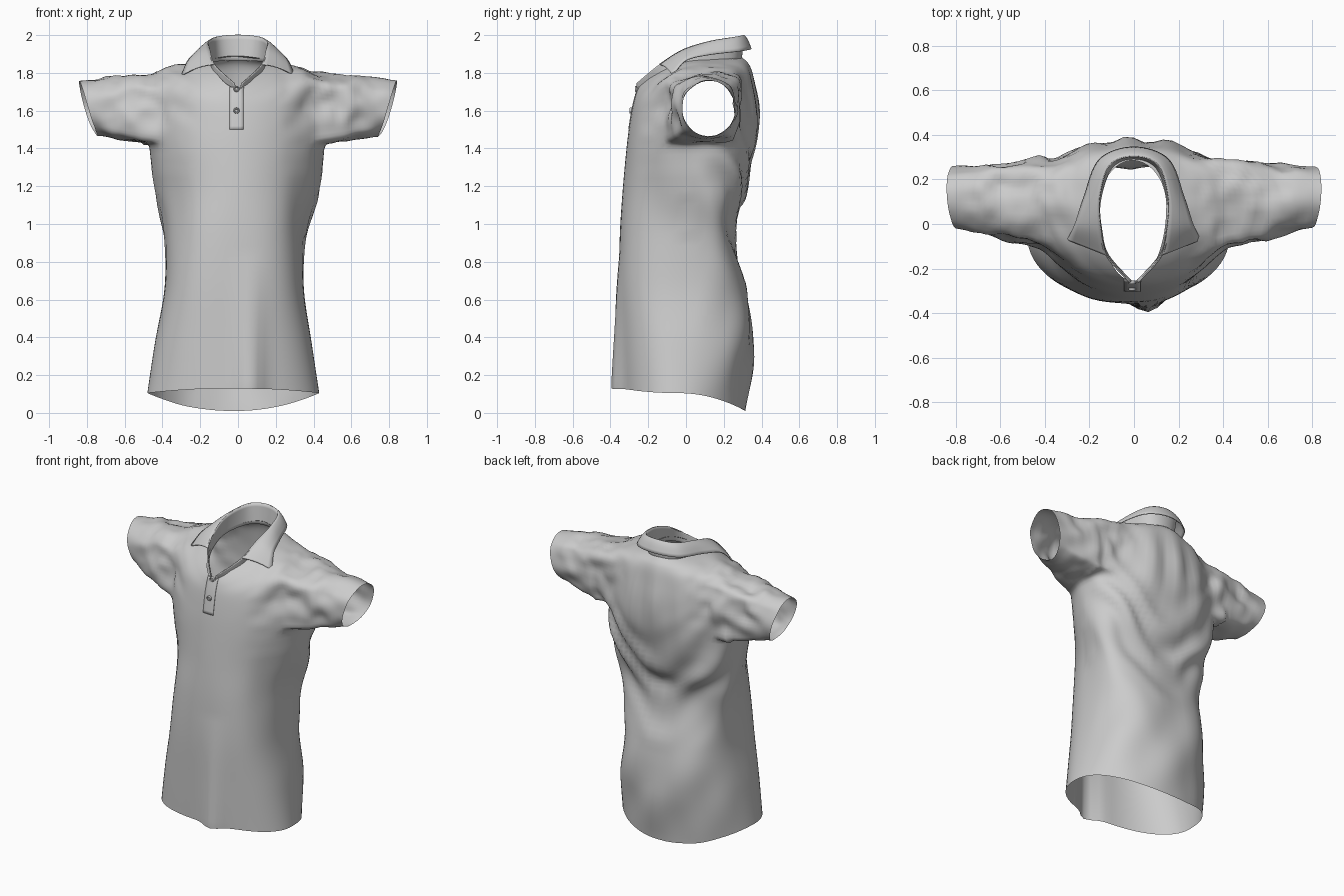
import bpy, bmesh, math
from mathutils import Vector, noise
from mathutils.bvhtree import BVHTree

if "Cube" in bpy.data.objects:
    bpy.data.objects.remove(bpy.data.objects["Cube"])


def catmull(keys, steps):
    """Smooth list of tuples through the key tuples."""
    out, n = [], len(keys)
    for i in range(n - 1):
        p0, p1, p2, p3 = (keys[max(i - 1, 0)], keys[i], keys[i + 1], keys[min(i + 2, n - 1)])
        for s in range(steps):
            t = s / steps
            out.append(tuple(0.5 * (2 * b + (c - a) * t + (2 * a - 5 * b + 4 * c - d) * t * t
                                    + (3 * b - a - 3 * c + d) * t ** 3)
                             for a, b, c, d in zip(p0, p1, p2, p3)))
    return out + [keys[-1]]


def finish(bm, name, angle=50):
    mesh = bpy.data.meshes.new(name)
    bm.to_mesh(mesh)
    bm.free()
    ob = bpy.data.objects.new(name, mesh)
    bpy.context.collection.objects.link(ob)
    bpy.ops.object.select_all(action='DESELECT')
    ob.select_set(True)
    bpy.context.view_layer.objects.active = ob
    bpy.ops.object.shade_smooth_by_angle(angle=math.radians(angle))
    return ob


def grid_faces(bm, rows, closed=False):
    for r0, r1 in zip(rows, rows[1:]):
        n = len(r0)
        for c in range(n if closed else n - 1):
            d = (c + 1) % n
            bm.faces.new((r0[c], r0[d], r1[d], r1[c]))


def gauss(v, centre, width):
    return math.exp(-((v - centre) / width) ** 2)


def ramp(v, start, end):
    return min(max((v - start) / (end - start), 0), 1)


# Body rings: z front, z side, z back, centre x, half width, y front, y side, y back,
# roundness of the front half and of the back half (below 1 is boxier)
RINGS = [
    (0.13, 0.105, 0.01, -0.025, 0.455, -0.345, -0.05, 0.315, 0.97, 0.95),
    (0.38, 0.37, 0.34, -0.025, 0.415, -0.35, -0.03, 0.355, 0.87, 0.85),
    (0.68, 0.67, 0.65, -0.02, 0.368, -0.355, 0.02, 0.32, 0.75, 0.72),
    (0.95, 0.95, 0.95, -0.015, 0.378, -0.35, 0.06, 0.25, 0.82, 0.65),
    (1.18, 1.18, 1.16, -0.005, 0.425, -0.335, 0.08, 0.31, 0.98, 0.72),
    (1.40, 1.43, 1.42, -0.005, 0.465, -0.315, 0.09, 0.365, 1, 0.88),
    (1.52, 1.63, 1.60, 0.0, 0.45, -0.30, 0.10, 0.375, 1, 0.95),
    (1.62, 1.80, 1.75, 0.0, 0.41, -0.283, 0.11, 0.36, 1, 1),
    (1.68, 1.845, 1.84, 0.0, 0.28, -0.268, 0.10, 0.335, 1, 1),
    (1.72, 1.87, 1.89, -0.005, 0.15, -0.255, 0.08, 0.285, 1, 1),
]
N, STEPS = 72, 8
LOW, HIGH = 5 * STEPS, 7 * STEPS
FRONT_COL, BACK_COL = 12, 26

bm = bmesh.new()
rows = []
for zf, zs, zb, cx, hw, yf, ys, yb, pf, pb in catmull(RINGS, STEPS):
    row = []
    for c in range(N):
        a = math.tau * c / N
        k, s = math.cos(a), math.sin(a)
        ye, ze, p = (yf, zf, pf) if k > 0 else (yb, zb, pb)
        row.append(bm.verts.new((cx + hw * math.copysign(abs(s) ** p, s),
                                 ys + (ye - ys) * abs(k) ** p, zs + (ze - zs) * k * k)))
    rows.append(row)
grid_faces(bm, rows, True)

# Cut the armholes and run a sleeve from each opening to its cuff
for side in (1, -1):
    cols = [(side * c) % N for c in range(FRONT_COL, BACK_COL + 1)]
    inner = {rows[r][c] for r in range(LOW + 1, HIGH) for c in cols[1:-1]}
    loop = ([rows[LOW][c] for c in cols]
            + [rows[r][cols[-1]] for r in range(LOW + 1, HIGH)]
            + [rows[HIGH][c] for c in reversed(cols)]
            + [rows[r][cols[0]] for r in range(HIGH - 1, LOW, -1)])
    bmesh.ops.delete(bm, geom=list(inner), context='VERTS')
    rings = [loop]
    for i in range(1, 19):
        t = i / 18
        ring = []
        for v in loop:
            a = math.atan2((v.co.z - 1.61) / 0.19, (v.co.y - 0.10) / 0.19)
            u = (1 + math.sin(a)) / 2
            cuff = Vector((side * (0.74 + 0.10 * u ** 0.7 + 0.01 * math.cos(a)),
                           0.12 + 0.14 * math.cos(a), 1.61 + 0.148 * math.sin(a)))
            p = v.co.lerp(cuff, t ** 1.25)
            p.x = v.co.x + (cuff.x - v.co.x) * t
            ring.append(bm.verts.new(p))
        rings.append(ring)
    grid_faces(bm, rings, True)
bmesh.ops.recalc_face_normals(bm, faces=bm.faces)

# Soften the armhole seams, leaving the open edges in place
near = [v for v in bm.verts if v.co.z > 1.3 and abs(v.co.x) > 0.25 and not v.is_boundary]
for _ in range(6):
    bmesh.ops.smooth_vert(bm, verts=near, factor=0.5, use_axis_x=True, use_axis_y=True,
                          use_axis_z=True)
bm.normal_update()

# Cloth folds
moves = []
for v in bm.verts:
    x, y, z = v.co
    d = 0.0
    arm = ramp(abs(x), 0.2, 0.4) * ramp(z, 1.35, 1.65) * (1 - 0.8 * ramp(abs(x), 0.68, 0.8))
    back = ramp(y, 0.08, 0.23)
    sag = math.sqrt(x * x + 0.012)
    d += 0.03 * arm * noise.noise((x * 7 + z * 4, y * 8, z * 9 - x * 3))
    d += 0.012 * arm * noise.noise((x * 18, y * 14, z * 14))
    if abs(x) < 0.5:
        # draped back: hanging folds, upright folds under the collar, soft hem waves
        wave = 24 * (z - 1.3 * sag) + 3 * noise.noise((x * 3, 5, z * 3)) + 2
        d += 0.016 * back * gauss(z, 1.0 + 0.7 * abs(x), 0.26) * math.sin(wave)
        d += 0.016 * back * gauss(z, 1.6, 0.18) * gauss(x, 0, 0.22) * math.cos(34 * x + 1)
        d += 0.012 * back * (1 - ramp(z, 1.7, 1.85)) * noise.noise((x * 6, 2, z * 3))
        d += 0.010 * back * gauss(z, 0.35, 0.3) * math.sin(16 * x + 9 * z)
        # crease running down each side from the armpit
        d += 0.014 * gauss(y, 0.05 + 0.25 * (1.4 - z), 0.05) * gauss(z, 1.1, 0.25)
    if y < 0:
        d += 0.055 * ramp(z, 0.85, 0.15) * gauss(x, 0.06, 0.07)
        d -= 0.018 * gauss(z, 1.08, 0.22) * gauss(abs(x), 0.34, 0.07)
    moves.append((v, v.normal * d))
sign = 1 if rows[10][0].normal.y < 0 else -1
for v, m in moves:
    v.co += m * sign
bm.normal_update()
tree = BVHTree.FromBMesh(bm)
finish(bm, "shirt_body", 80)


def front_y(x, z):
    hit = tree.ray_cast(Vector((x, -1, z)), Vector((0, 1, 0)))[0]
    return hit.y if hit and hit.y < -0.1 else -0.255


# Collar stations from back centre to front: neck base, fold line, outer edge
BASE = [(0, 0.292, 1.865), (0.10, 0.25, 1.862), (0.152, 0.10, 1.85), (0.145, -0.03, 1.825),
        (0.115, -0.14, 1.775), (0.01, -0.258, 1.71)]
FOLD = [(0, 0.305, 2.0), (0.11, 0.265, 1.99), (0.155, 0.12, 1.965), (0.15, -0.02, 1.92),
        (0.125, -0.14, 1.845), (0.02, -0.262, 1.745)]
EDGE = [(0, 0.345, 1.925), (0.155, 0.29, 1.915), (0.225, 0.12, 1.895), (0.265, 0.0, 1.865),
        (0.30, -0.07, 1.785)]


def mirrored(keys):
    return catmull([(-x, y, z) for x, y, z in reversed(keys[1:])] + keys, 8)


def cloth(ob, thickness):
    mod = ob.modifiers.new("cloth", 'SOLIDIFY')
    mod.thickness = thickness
    mod.offset = 0


def band(name, first, second, bulge):
    bm = bmesh.new()
    grid = []
    for a, b in zip(mirrored(first), mirrored(second)):
        a, b = Vector(a), Vector(b)
        row = []
        for i in range(7):
            p = a.lerp(b, i / 6)
            p.z += bulge * math.sin(math.pi * i / 6)
            row.append(bm.verts.new(p))
        grid.append(row)
    grid_faces(bm, grid)
    cloth(finish(bm, name), 0.006)


band("collar_stand", BASE, FOLD, 0)
band("collar_leaf", FOLD[:5], EDGE, 0.012)

# Button placket lying on the chest
bm = bmesh.new()
grid = []
for i in range(13):
    z = 1.50 + 0.225 * i / 12
    grid.append([bm.verts.new((x, front_y(x, z) - 0.001, z))
                 for x in (-0.045, -0.025, -0.008, 0.012, 0.03)])
grid_faces(bm, grid)
cloth(finish(bm, "placket"), 0.004)

# Buttons: raised rim with a dished centre
PROFILE = [(0.0, 0.005), (0.007, 0.005), (0.010, 0.010), (0.014, 0.010), (0.016, 0.006),
           (0.016, -0.006)]
for name, z in (("upper_button", 1.715), ("lower_button", 1.60)):
    bm = bmesh.new()
    y = front_y(-0.008, z) - 0.003
    grid = [[bm.verts.new((-0.008 + r * math.cos(math.tau * k / 20), y - h,
                           z + r * math.sin(math.tau * k / 20))) for k in range(20)]
            for r, h in PROFILE]
    grid_faces(bm, grid, True)
    bmesh.ops.remove_doubles(bm, verts=bm.verts, dist=0.0001)
    bmesh.ops.recalc_face_normals(bm, faces=bm.faces)
    finish(bm, name, 35)
